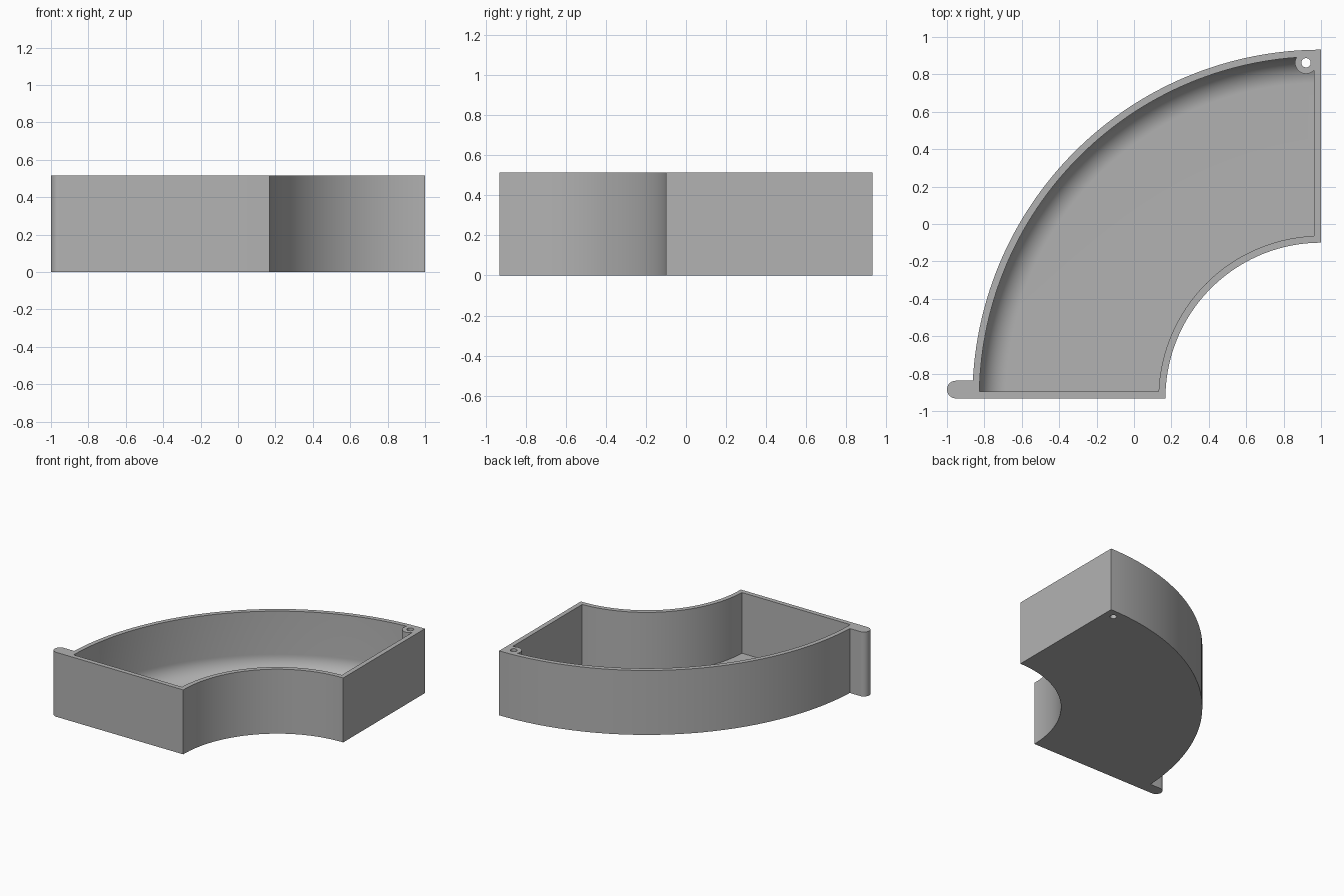
import bpy, bmesh
from math import sin, cos, pi
from mathutils import Vector

if "Cube" in bpy.data.objects:
    bpy.data.objects.remove(bpy.data.objects["Cube"])

HEIGHT, FLOOR, FILLET = 0.515, 0.03, 0.14
PIVOT = Vector((1.0, -0.932))            # common centre of both curved walls
R_IN, R_OUT, WALL = 0.832, 1.864, 0.037
PEG = (0.92, 0.862)                      # hinge boss centre
QUARTER = 64


def arc(center, radius, start, end, steps):
    angles = [start + (end - start) * i / steps for i in range(steps + 1)]
    return [(center[0] + radius * cos(a), center[1] + radius * sin(a)) for a in angles]


def add_mesh(name, bm):
    bmesh.ops.recalc_face_normals(bm, faces=bm.faces)
    mesh = bpy.data.meshes.new(name)
    bm.to_mesh(mesh)
    bm.free()
    obj = bpy.data.objects.new(name, mesh)
    bpy.context.collection.objects.link(obj)
    return obj


def prism(name, outline, bottom, top):
    bm = bmesh.new()
    face = bm.faces.new([bm.verts.new((x, y, bottom)) for x, y in outline])
    extruded = bmesh.ops.extrude_face_region(bm, geom=[face])["geom"]
    verts = [v for v in extruded if isinstance(v, bmesh.types.BMVert)]
    bmesh.ops.translate(bm, verts=verts, vec=(0, 0, top - bottom))
    return add_mesh(name, bm)


def combine(target, tool, operation):
    mod = target.modifiers.new(operation.title(), 'BOOLEAN')
    mod.operation, mod.object, mod.solver = operation, tool, 'EXACT'
    graph = bpy.context.evaluated_depsgraph_get()
    mesh = bpy.data.meshes.new_from_object(target.evaluated_get(graph))
    target.modifiers.clear()
    target.data = mesh
    bpy.data.objects.remove(tool)


# Solid quarter ring with a rounded latch tab at its front corner
tab_r = 0.047
tab_y = PIVOT.y + tab_r
outer = arc(PIVOT, R_OUT, pi / 2, pi, QUARTER)
outer = [p for p in outer if p[1] > tab_y + tab_r + 0.005]
root_x = PIVOT.x - (R_OUT ** 2 - (2 * tab_r) ** 2) ** 0.5
outline = (outer + [(root_x, tab_y + tab_r)]
           + arc((tab_r - 1, tab_y), tab_r, pi / 2, 1.5 * pi, 24)
           + arc(PIVOT, R_IN, pi, pi / 2, QUARTER))
tray = prism("curved_tray", outline, 0, HEIGHT)

# Ring-shaped cavity, filleted where the outer wall meets the floor
r0, r1, lid = R_IN + WALL, R_OUT - WALL, HEIGHT + 0.1
section = ([(r0, lid), (r0, FLOOR)]
           + arc((r1 - FILLET, FLOOR + FILLET), FILLET, -pi / 2, 0, 16)
           + [(r1, lid)])
bm = bmesh.new()
ring = [bm.verts.new((PIVOT.x - r, PIVOT.y, z)) for r, z in section]
edges = [bm.edges.new((a, b)) for a, b in zip(ring, ring[1:] + ring[:1])]
bmesh.ops.spin(bm, geom=ring + edges, cent=(*PIVOT, 0), axis=(0, 0, 1),
               angle=2 * pi, steps=4 * QUARTER)
bmesh.ops.remove_doubles(bm, verts=bm.verts, dist=0.0001)
cavity = add_mesh("cavity_cutter", bm)

# Trim the cavity to the straight end walls and leave the hinge boss standing
right, front = 1 - WALL, PIVOT.y + WALL
box = [(-2, front), (right, front), (right, 2), (-2, 2)]
combine(cavity, prism("end_wall_cutter", box, -1, 2), 'INTERSECT')
boss = arc(PEG, 0.059, 0, 2 * pi, 48)[:-1]
combine(cavity, prism("boss_cutter", boss, -1, 2), 'DIFFERENCE')
combine(tray, cavity, 'DIFFERENCE')

# Pin hole straight through the boss
hole = arc(PEG, 0.025, 0, 2 * pi, 32)[:-1]
combine(tray, prism("hole_cutter", hole, -1, 2), 'DIFFERENCE')

# Plain grey finish
grey = bpy.data.materials.new("grey_plastic")
grey.use_nodes = True
color = (0.45, 0.45, 0.45, 1)
grey.diffuse_color = color
grey.node_tree.nodes["Principled BSDF"].inputs["Base Color"].default_value = color
tray.data.materials.clear()
tray.data.materials.append(grey)

bpy.ops.object.select_all(action='DESELECT')
tray.select_set(True)
bpy.context.view_layer.objects.active = tray
bpy.ops.object.shade_smooth_by_angle(angle=pi / 6)
